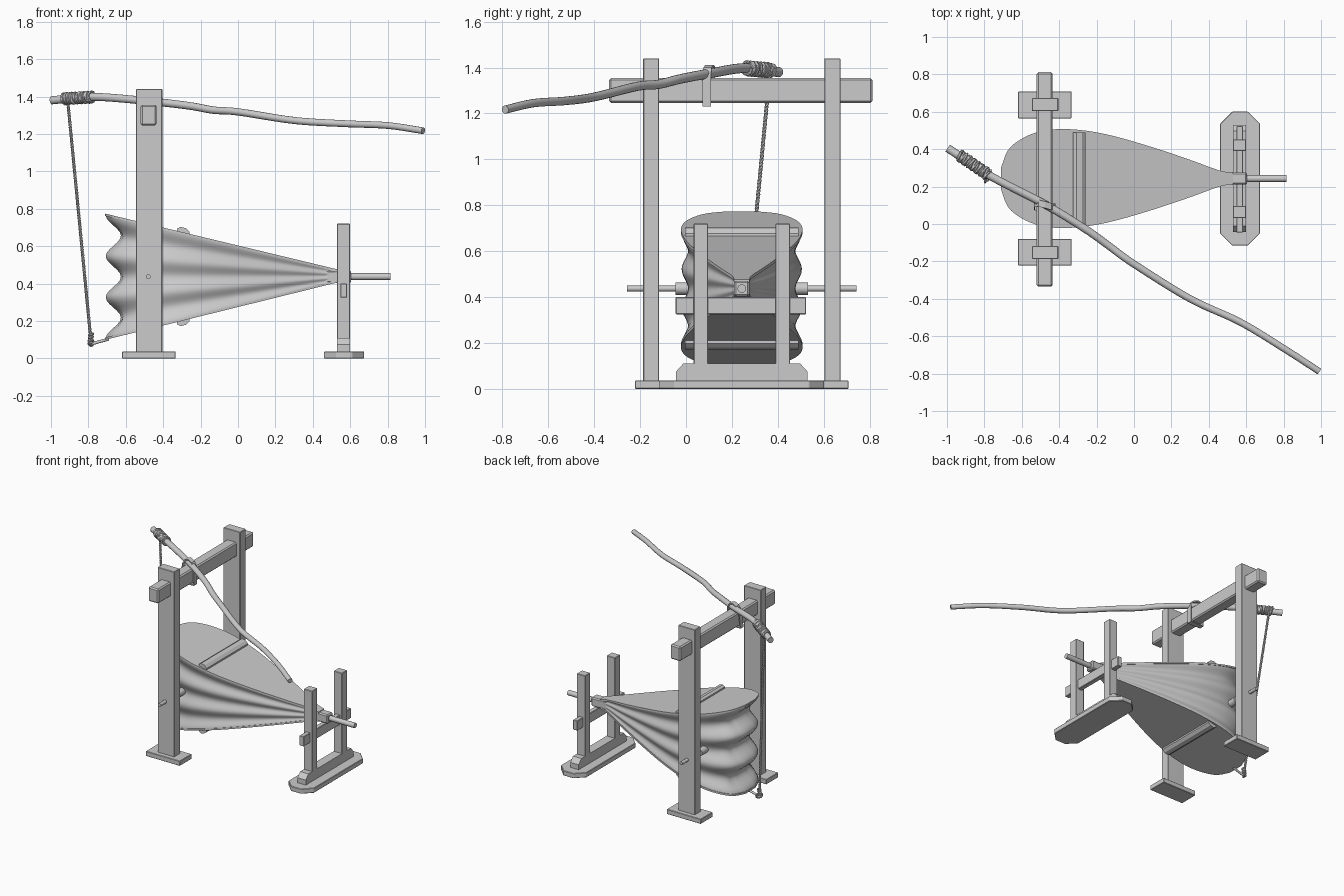
import bpy, bmesh, math
from mathutils import Vector

if "Cube" in bpy.data.objects:
    bpy.data.objects.remove(bpy.data.objects["Cube"])

CY, CZ = 0.243, 0.437          # bellows axis


def finish(name, bm, bevel=0.0, smooth=False):
    bmesh.ops.recalc_face_normals(bm, faces=bm.faces)
    me = bpy.data.meshes.new(name)
    bm.to_mesh(me)
    bm.free()
    ob = bpy.data.objects.new(name, me)
    bpy.context.collection.objects.link(ob)
    if bevel:
        m = ob.modifiers.new("Bevel", 'BEVEL')
        m.width, m.segments = bevel, 1
    if smooth:
        shade(ob)
    return ob


def shade(ob):
    bpy.ops.object.select_all(action='DESELECT')
    ob.select_set(True)
    bpy.context.view_layer.objects.active = ob
    bpy.ops.object.shade_smooth_by_angle(angle=math.radians(40))


def box(name, x, y, z, bevel=0.003):
    bm = bmesh.new()
    bmesh.ops.create_cube(bm, size=1)
    for v in bm.verts:
        v.co = [(r[0] + r[1]) / 2 + c * (r[1] - r[0]) for c, r in zip(v.co, (x, y, z))]
    return finish(name, bm, bevel)


def prism(name, pts, offset, bevel=0.0):
    bm = bmesh.new()
    f = bm.faces.new([bm.verts.new(p) for p in pts])
    ext = bmesh.ops.extrude_face_region(bm, geom=[f])
    # original face stays in place as the second cap
    bmesh.ops.translate(bm, vec=offset,
                        verts=[g for g in ext['geom'] if isinstance(g, bmesh.types.BMVert)])
    return finish(name, bm, bevel)


def tube(name, pts, radius, radii=None, res=4, cyclic=False):
    cu = bpy.data.curves.new(name, 'CURVE')
    cu.dimensions = '3D'
    cu.bevel_depth, cu.bevel_resolution, cu.use_fill_caps = radius, res, True
    sp = cu.splines.new('POLY')
    sp.points.add(len(pts) - 1)
    sp.use_cyclic_u = cyclic
    for i, p in enumerate(pts):
        sp.points[i].co = (*p, 1)
        sp.points[i].radius = radii[i] if radii else 1
    ob = bpy.data.objects.new(name, cu)
    bpy.context.collection.objects.link(ob)
    bpy.ops.object.select_all(action='DESELECT')
    ob.select_set(True)
    bpy.context.view_layer.objects.active = ob
    bpy.ops.object.convert(target='MESH')
    shade(bpy.context.view_layer.objects.active)


def spline(pts, steps):
    p = [Vector(q) for q in pts]
    p = [2 * p[0] - p[1]] + p + [2 * p[-1] - p[-2]]
    out = []
    for i in range(1, len(p) - 2):
        a, b, c, d = p[i - 1:i + 3]
        for k in range(steps):
            t = k / steps
            out.append(0.5 * (2 * b + (c - a) * t + (2 * a - 5 * b + 4 * c - d) * t * t
                              + (3 * b - a - 3 * c + d) * t ** 3))
    return out + [p[-2]]


def helix(name, a, b, r, turns, thick, phase=0.0, per=10):
    a, b = Vector(a), Vector(b)
    q = (b - a).to_track_quat('Z', 'Y')
    n = int(abs(turns) * per)
    pts = []
    for i in range(n + 1):
        ang = phase + 2 * math.pi * turns * i / n
        pts.append(a.lerp(b, i / n) + q @ Vector((r * math.cos(ang), r * math.sin(ang), 0)))
    tube(name, pts, thick, res=1)


# teardrop outline shared by the boards and the leather
half = [(-0.71, 0.06), (-0.675, 0.15), (-0.61, 0.207), (-0.52, 0.247), (-0.4, 0.265), (-0.25, 0.255),
        (-0.1, 0.225), (0.1, 0.167), (0.3, 0.1), (0.46, 0.042), (0.53, 0.034)]
upper = [(p.x, p.y) for p in spline([(*p, 0) for p in half], 3)]
outline = upper + [(x, -y) for x, y in reversed(upper)]


def z_top(x):
    return 0.775 - 0.24 * (x + 0.715)


def z_bot(x):
    return 0.098 + 0.247 * (x + 0.715)


prism("top_board", [(x, CY + y, z_top(x)) for x, y in outline], (0, 0, -0.013))
prism("bottom_board", [(x, CY + y, z_bot(x)) for x, y in outline], (0, 0, 0.013))

# pleated leather between the boards
bm = bmesh.new()
N, ROWS = len(outline), 36
rows = []
for r in range(ROWS + 1):
    t = r / ROWS
    row = []
    for i, (x, y) in enumerate(outline):
        a, b = Vector(outline[i - 1]), Vector(outline[(i + 1) % N])
        d = (b - a).normalized()
        n = Vector((d.y, -d.x))           # inward normal
        if n.dot(Vector((-0.3 - x, -y))) < 0:
            n = -n
        zt, zb = z_top(x) - 0.008, z_bot(x) + 0.008
        depth = (0.034 + 0.04 * max(0, n.x) ** 2) * (zt - zb) / 0.6
        inset = 0.003 + depth * (0.5 - 0.5 * math.cos(6 * math.pi * t))
        if x > 0.5:
            inset = 0.003
        row.append(bm.verts.new((x + n.x * inset, CY + y + n.y * inset, zb + (zt - zb) * t)))
    rows.append(row)
for r in range(ROWS):
    for i in range(N):
        j = (i + 1) % N
        bm.faces.new((rows[r][i], rows[r][j], rows[r + 1][j], rows[r + 1][i]))
finish("leather_bellows", bm, smooth=True)

# chamfered battens across both boards
for name, zf, s in (("top_batten", z_top, 1), ("bottom_batten", z_bot, -1)):
    prof = [(-0.325, -0.004), (-0.325, 0.012), (-0.308, 0.026), (-0.278, 0.026), (-0.26, 0.012), (-0.26, -0.004)]
    prism(name, [(x, CY - 0.247, zf(x) + s * h) for x, h in prof], (0, 0.494, 0))

# nozzle block and pipe
box("nozzle_block", (0.46, 0.605), (CY - 0.033, CY + 0.033), (CZ - 0.034, CZ + 0.034), 0.008)
tube("nozzle_pipe", [(0.58, CY, CZ), (0.815, CY, CZ)], 0.019)

# main frame, mirrored about the bellows axis
for side, s in (("front", -1), ("back", 1)):
    def yr(a, b):
        return sorted((CY + s * a, CY + s * b))
    box(side + "_main_post", (-0.545, -0.405), yr(0.36, 0.43), (0.03, 1.44))
    box(side + "_main_foot", (-0.62, -0.333), yr(0.322, 0.465), (0, 0.037))
    tube(side + "_pivot_pin", [(-0.48, CY + s * 0.2, CZ), (-0.48, CY + s * 0.5, CZ)], 0.013)
    tube(side + "_pivot_hub", [(-0.48, CY + s * 0.2, CZ), (-0.48, CY + s * 0.288, CZ)], 0.027)
    box(side + "_nozzle_post", (0.53, 0.6), yr(0.147, 0.21), (0.1, 0.72))
box("cross_beam", (-0.52, -0.435), (-0.335, 0.812), (1.245, 1.355), 0.009)

# nozzle stand
box("nozzle_crossbar", (0.547, 0.583), (-0.045, 0.523), (0.325, 0.4))
w, c = 0.107, 0.065
prism("nozzle_stand_base", [(0.567 + x, CY + y, 0) for x, y in (
    (-w, -0.358 + c), (-w + c, -0.358), (w - c, -0.358), (w, -0.358 + c),
    (w, 0.358 - c), (w - c, 0.358), (-w + c, 0.358), (-w, 0.358 - c))], (0, 0, 0.037), 0.003)
prism("nozzle_stand_sill", [(0.53, CY + y, z) for y, z in (
    (-0.287, 0.035), (-0.287, 0.075), (-0.255, 0.11), (0.255, 0.11), (0.287, 0.075), (0.287, 0.035))],
    (0.07, 0, 0))

# crooked lever pole
path = spline([(-0.995, 0.405, 1.38), (-0.77, 0.258, 1.398), (-0.476, 0.105, 1.375), (-0.26, -0.027, 1.35),
               (-0.13, -0.12, 1.327), (0, -0.214, 1.318), (0.3, -0.40, 1.272), (0.567, -0.524, 1.255),
               (0.8, -0.665, 1.245), (0.99, -0.788, 1.217)], 6)
tube("lever_pole", path, 0.022, [1 - 0.2 * i / len(path) for i in range(len(path))], res=5)

# strap holding the pole to the beam
loop = [(-0.427, 1.238), (-0.427, 1.36), (-0.445, 1.393), (-0.477, 1.403), (-0.507, 1.393),
        (-0.528, 1.36), (-0.528, 1.238)]
bm = bmesh.new()
ring = []
for x, z in loop:
    y = 0.1 - 0.3 * (x + 0.477) * max(0, (z - 1.3) / 0.1) + (z - 1.238) * 0.08 - 0.01
    cx, cz = x + 0.477, z - 1.31
    L = math.hypot(cx, cz)
    ox, oz = 0.009 * cx / L, 0.009 * cz / L
    ring.append([bm.verts.new(p) for p in ((x, y - 0.018, z), (x + ox, y - 0.018, z + oz),
                                           (x + ox, y + 0.018, z + oz), (x, y + 0.018, z))])
for i in range(len(ring)):
    a, b = ring[i - 1], ring[i]
    for k in range(4):
        bm.faces.new((a[k], a[(k + 1) % 4], b[(k + 1) % 4], b[k]))
finish("pole_strap", bm)

# rope lashing on the pole
A, B = (-0.935, 0.368, 1.388), (-0.78, 0.264, 1.397)
helix("lashing_coil", A, B, 0.026, 12, 0.008, per=12)
helix("lashing_cross_coil", A, B, 0.029, -7, 0.007, 1.0, per=12)

# twisted pull rope, hook on the bottom board and knot
TOP, BOT = (-0.91, 0.365, 1.375), (-0.787, CY, 0.1)
for k in range(2):
    helix("pull_rope_strand_%d" % (k + 1), TOP, BOT, 0.004, 42, 0.0055, k * math.pi, per=8)
tube("bottom_hook", [(-0.69, CY, 0.103), (-0.74, CY, 0.09), (-0.79, CY, 0.075)], 0.008)
helix("rope_knot", (-0.79, CY, 0.075), (-0.785, CY, 0.135), 0.01, 4, 0.007)
tube("rope_loop", [(-0.785 + 0.012 * math.cos(a * math.pi / 6), CY + 0.02 * math.cos(a * math.pi / 6),
                    0.085 + 0.018 * math.sin(a * math.pi / 6)) for a in range(12)], 0.006, res=2, cyclic=True)
